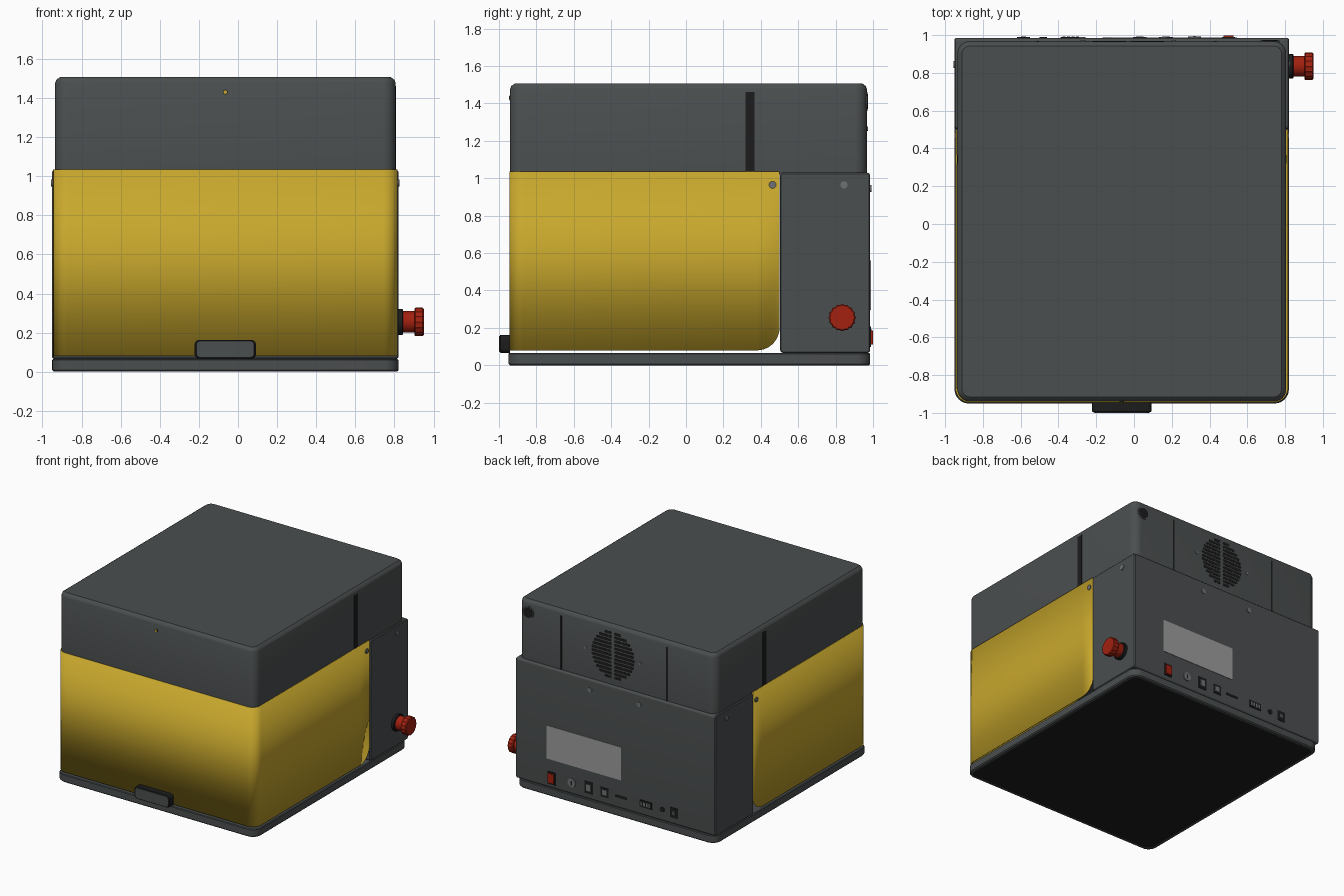
import bpy, bmesh, math

old = bpy.data.objects.get("Cube")
if old:
    bpy.data.objects.remove(old, do_unlink=True)


def material(name, rgb):
    m = bpy.data.materials.new(name)
    m.use_nodes = True
    m.diffuse_color = (*rgb, 1)
    m.node_tree.nodes["Principled BSDF"].inputs["Base Color"].default_value = (*rgb, 1)
    return m


GRAY = material("dark gray", (0.07, 0.077, 0.078))
YELLOW = material("yellow", (0.58, 0.39, 0.026))
BLACK = material("black", (0.012, 0.012, 0.012))
RED = material("red", (0.36, 0.015, 0.005))
LABEL = material("label gray", (0.33, 0.33, 0.33))
STEEL = material("steel gray", (0.16, 0.165, 0.17))

AXES = {"x": lambda u, v, w: (w, u, v),
        "y": lambda u, v, w: (u, w, v),
        "z": lambda u, v, w: (u, v, w)}


def finish(name, bm, mats):
    bmesh.ops.remove_doubles(bm, verts=bm.verts, dist=1e-5)
    bmesh.ops.recalc_face_normals(bm, faces=bm.faces)
    me = bpy.data.meshes.new(name)
    bm.to_mesh(me)
    bm.free()
    for m in mats:
        me.materials.append(m)
    ob = bpy.data.objects.new(name, me)
    bpy.context.collection.objects.link(ob)
    bpy.ops.object.select_all(action="DESELECT")
    ob.select_set(True)
    bpy.context.view_layer.objects.active = ob
    bpy.ops.object.shade_smooth_by_angle(angle=math.radians(35))
    return ob


def stack(name, axis, u, v, r, layers, mat, seg=8, ridge=0, cap=None):
    """Rounded rectangle u by v, lofted through (inset, height) layers along an axis."""
    bm = bmesh.new()
    rings = []
    for inset, w in layers:
        rr = max(r - inset, 0)
        ring = []
        for k, (su, sv) in enumerate([(1, 1), (0, 1), (0, 0), (1, 0)]):
            cu = u[1] - inset - rr if su else u[0] + inset + rr
            cv = v[1] - inset - rr if sv else v[0] + inset + rr
            for i in range(seg + 1):
                a = math.pi / 2 * (k + i / seg)
                q = rr - ridge * (i % 2)
                ring.append(bm.verts.new(AXES[axis](cu + q * math.cos(a), cv + q * math.sin(a), w)))
        rings.append(ring)
    for a, b in zip(rings, rings[1:]):
        for i in range(len(a)):
            j = (i + 1) % len(a)
            bm.faces.new((a[i], a[j], b[j], b[i]))
    first = bm.faces.new(rings[0])
    bm.faces.new(rings[-1])
    if cap:
        first.material_index = 1
    return finish(name, bm, [mat, cap] if cap else [mat])


def box(name, axis, cu, cv, su, sv, w0, w1, mat, r=0.0):
    return stack(name, axis, (cu - su / 2, cu + su / 2), (cv - sv / 2, cv + sv / 2), r,
                 [(0, w0), (0, w1)], mat, seg=6 if r else 1)


def disc(name, axis, cu, cv, rad, w0, w1, mat, bevel=0.0, ridge=0):
    layers = [(0, w0), (0, w1)] if not bevel else [(bevel, w0), (0, w0 + bevel), (0, w1 - bevel), (bevel, w1)]
    return stack(name, axis, (cu - rad, cu + rad), (cv - rad, cv + rad), rad, layers, mat, ridge=ridge)


LEFT, RIGHT, BACK = -0.95, 0.82, 0.985
MID = (LEFT + RIGHT) / 2

# Base tray with black underside
stack("base", "z", (LEFT, RIGHT), (-0.95, BACK), 0.075,
      [(0.025, 0.004), (0.025, 0), (0.008, 0), (0, 0.008), (0, 0.06), (0.005, 0.065)], GRAY, cap=BLACK)

# Lid with softened top edge
LID_BACK = 0.967
stack("lid", "z", (-0.935, 0.806), (-0.94, LID_BACK), 0.065,
      [(0, 1.02), (0, 1.478), (0.006, 1.493), (0.025, 1.507)], GRAY)

# Rear housing
stack("rear_housing", "x", (0.503, BACK), (0.066, 1.03), 0.018,
      [(0.006, LEFT), (0, LEFT + 0.006), (0, RIGHT - 0.006), (0.006, RIGHT)], GRAY)


# Yellow wrap-around shell: U-shaped path, lower rear corners rounded
def shell():
    x0, x1, y0, y1, r, c = -0.945, 0.815, -0.945, 0.5, 0.075, 0.12
    side = [y1 - c + c * math.sin(math.pi / 2 * i / 10) for i in range(11)]
    path = [(x1, y) for y in reversed(side)]
    for cx, start in ((x1 - r, 0), (x0 + r, 1)):
        for i in range(9):
            a = -math.pi / 2 * (start + i / 8)
            path.append((cx + r * math.cos(a), y0 + r + r * math.sin(a)))
    path += [(x0, y) for y in side]
    bm = bmesh.new()
    cols = []
    for x, y in path:
        t = min(max((y - y1 + c) / c, 0), 1)
        z = 0.08 + c * (1 - math.sqrt(1 - t * t))
        cols.append((bm.verts.new((x, y, z)), bm.verts.new((x, y, 1.035))))
    for a, b in zip(cols, cols[1:]):
        bm.faces.new((a[0], b[0], b[1], a[1]))
    ob = finish("yellow_shell", bm, [YELLOW])
    # normals face outward, so thickness grows inward
    outward = ob.data.polygons[0].normal.x > 0
    mod = ob.modifiers.new("thickness", "SOLIDIFY")
    mod.thickness = 0.009
    mod.offset = -1 if outward else 1


shell()

# Front handle: black body with gray face
stack("handle", "y", (-0.222, 0.092), (0.067, 0.163), 0.025,
      [(0, -0.94), (0, -0.992), (0.007, -0.997)], BLACK)
stack("handle_face", "y", (-0.21, 0.08), (0.073, 0.157), 0.02, [(0, -0.99), (0, -1.0)], GRAY)

# Front indicator lamp
disc("indicator_rim", "y", MID, 1.43, 0.013, -0.935, -0.944, BLACK)
disc("indicator_lamp", "y", MID, 1.43, 0.009, -0.935, -0.947, YELLOW)

# Lid slots and screws, both sides
for tag, lid_x, shell_x, house_x, s in (("right", 0.806, 0.815, RIGHT, 1), ("left", -0.935, -0.945, LEFT, -1)):
    box("side_slot_" + tag, "x", 0.342, 1.245, 0.046, 0.43, lid_x - s * 0.005, lid_x + s * 0.002, BLACK)
    disc("shell_screw_" + tag, "x", 0.463, 0.965, 0.019, shell_x - s * 0.003, shell_x + s * 0.006, STEEL)
    disc("housing_screw_" + tag, "x", 0.845, 0.965, 0.019, house_x - s * 0.003, house_x + s * 0.006, STEEL)

# Emergency stop button
disc("button_collar", "x", 0.835, 0.255, 0.066, 0.815, 0.845, BLACK, bevel=0.005)
disc("button_stem", "x", 0.835, 0.255, 0.055, 0.84, 0.91, RED)
disc("button_head", "x", 0.835, 0.255, 0.073, 0.902, 0.95, RED, bevel=0.006, ridge=0.005)

# Fan grille: slats clipped to a circle, split by a central bar
FAN_X, FAN_Z, FAN_R, ROWS = -0.03, 1.265, 0.19, 13
for i in range(ROWS):
    dz = (i - (ROWS - 1) / 2) * 2 * FAN_R / ROWS
    half = math.sqrt(FAN_R ** 2 - dz ** 2) - 0.012
    for s in (-1, 1):
        box("fan_slot", "y", FAN_X + s * (0.012 + half / 2), FAN_Z + dz, half, 0.02,
            LID_BACK - 0.003, LID_BACK + 0.002, BLACK, r=0.008)
for s in (-1, 1):
    disc("fan_screw", "y", FAN_X + s * 0.24, FAN_Z, 0.012, LID_BACK - 0.003, LID_BACK + 0.005, STEEL)

# Grooves and round vent on the back of the lid
for x in (0.43, -0.51):
    box("back_groove", "y", x, 1.245, 0.014, 0.43, LID_BACK - 0.003, LID_BACK + 0.002, BLACK)
disc("vent_rim", "y", 0.72, 1.41, 0.05, LID_BACK - 0.005, LID_BACK + 0.004, GRAY)
disc("vent_hole", "y", 0.72, 1.41, 0.04, LID_BACK - 0.005, LID_BACK + 0.006, BLACK)

# Back screws and label
for x in (0.16, -0.275):
    disc("back_screw", "y", x, 0.945, 0.019, BACK - 0.003, BACK + 0.006, STEEL)
box("label", "y", 0.215, 0.428, 0.66, 0.265, BACK - 0.003, BACK + 0.003, LABEL)

# Power switch and sockets
PZ = 0.16


def socket(name, x, w, h, inner, mat, scale=0.55):
    box(name, "y", x, PZ, w, h, BACK - 0.003, BACK + 0.004, BLACK)
    box(name + "_core", "y", x, PZ, w * scale, h * scale, BACK, BACK + inner, mat)


box("switch_frame", "y", 0.5, 0.148, 0.07, 0.1, BACK - 0.003, BACK + 0.005, BLACK)
box("power_switch", "y", 0.5, 0.148, 0.052, 0.075, BACK, 0.999, RED)
disc("key_socket", "y", 0.32, PZ, 0.034, BACK - 0.003, BACK + 0.007, STEEL)
box("key_slit", "y", 0.32, PZ, 0.01, 0.035, BACK, BACK + 0.009, BLACK)
socket("network_socket", 0.17, 0.075, 0.095, 0.007, STEEL)
socket("data_socket", 0.03, 0.07, 0.075, 0.007, STEEL)
box("card_slot", "y", -0.115, PZ, 0.105, 0.018, BACK - 0.003, BACK + 0.003, BLACK)
box("terminal_block", "y", -0.335, PZ, 0.11, 0.055, BACK - 0.003, BACK + 0.006, BLACK)
for i in range(4):
    box("terminal", "y", -0.335 + (i - 1.5) * 0.024, PZ, 0.015, 0.03, BACK, BACK + 0.008, STEEL)
disc("audio_socket", "y", -0.48, PZ, 0.02, BACK - 0.003, BACK + 0.005, BLACK)
socket("power_inlet", -0.585, 0.07, 0.08, 0.007, GRAY, 0.4)
